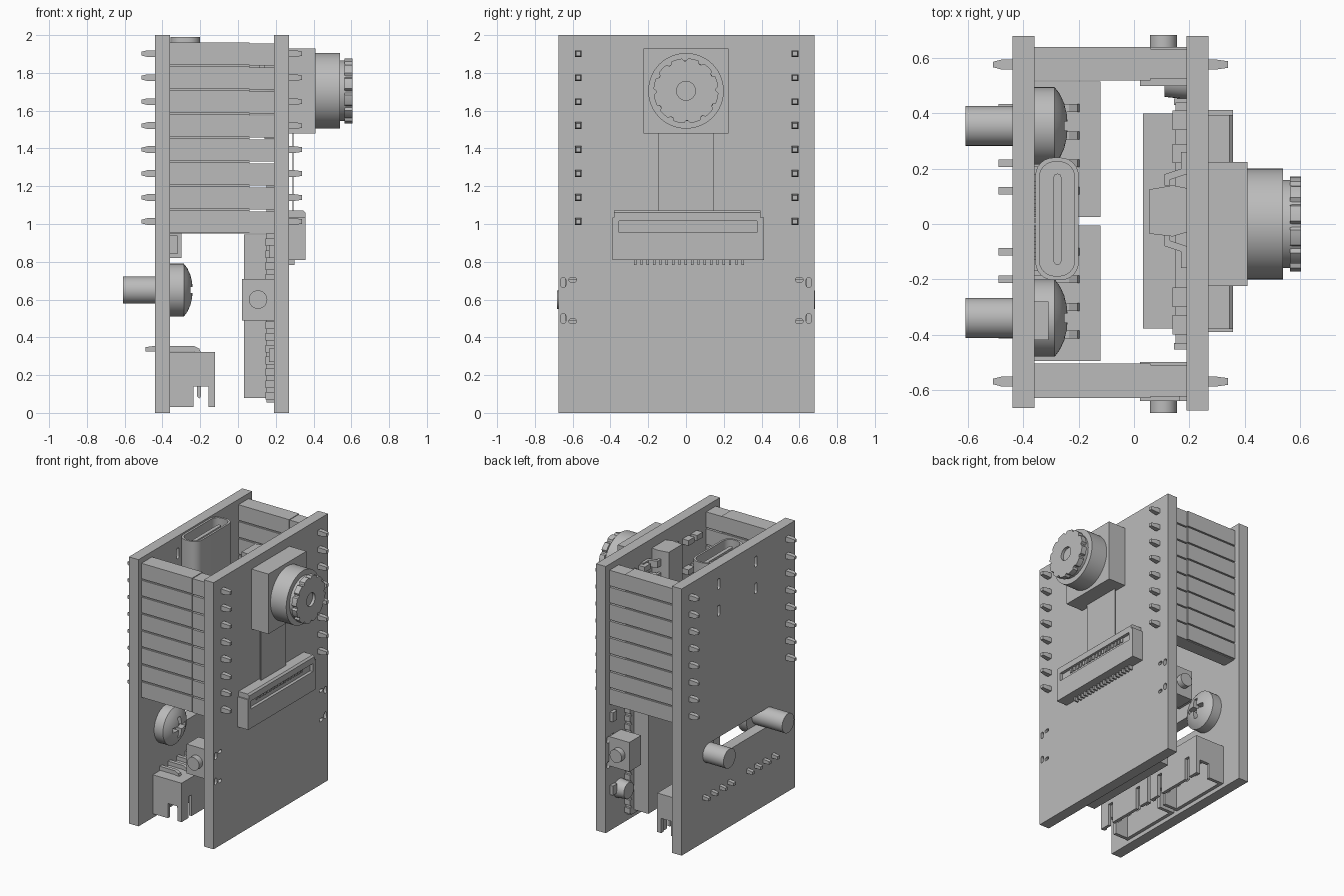
import bpy, bmesh
from math import sin, cos, pi, radians

cube = bpy.data.objects.get("Cube")
if cube:
    bpy.data.objects.remove(cube)

grey = bpy.data.materials.new("plain_grey")
grey.use_nodes = True
grey.diffuse_color = (0.5, 0.5, 0.5, 1)
grey.node_tree.nodes["Principled BSDF"].inputs["Base Color"].default_value = (0.5, 0.5, 0.5, 1)


def finish(name, bm):
    bmesh.ops.recalc_face_normals(bm, faces=bm.faces)
    mesh = bpy.data.meshes.new(name)
    bm.to_mesh(mesh)
    bm.free()
    mesh.materials.append(grey)
    mesh.shade_smooth()
    mesh.set_sharp_from_angle(angle=radians(25))
    ob = bpy.data.objects.new(name, mesh)
    bpy.context.scene.collection.objects.link(ob)
    return ob


def add_box(bm, x, y, z):
    vs = bmesh.ops.create_cube(bm, size=1)["verts"]
    for v in vs:
        v.co = [r[0] + (c + 0.5) * (r[1] - r[0]) for r, c in zip((x, y, z), v.co)]


def boxes(name, *specs):
    bm = bmesh.new()
    for s in specs:
        add_box(bm, *s)
    return finish(name, bm)


def prism(name, axis, pts, lo, hi):
    """Extrude a 2D outline along one axis."""
    def place(p, d):
        a, b = p
        return {"x": (d, a, b), "y": (a, d, b), "z": (a, b, d)}[axis]
    bm = bmesh.new()
    face = bm.faces.new([bm.verts.new(place(p, lo)) for p in pts])
    ext = bmesh.ops.extrude_face_region(bm, geom=[face])["geom"]
    for v in ext:
        if isinstance(v, bmesh.types.BMVert):
            v.co["xyz".index(axis)] = hi
    return finish(name, bm)


def rounded(a0, a1, b0, b1, r, n=6):
    """Rounded rectangle outline."""
    pts = []
    for k, (a, b) in enumerate([(a1 - r, b1 - r), (a0 + r, b1 - r), (a0 + r, b0 + r), (a1 - r, b0 + r)]):
        for i in range(n + 1):
            t = pi / 2 * (k + i / n)
            pts.append((a + r * cos(t), b + r * sin(t)))
    return pts


def lathe(name, y, z, profile, segs=40, phase=0.0):
    """Turn (x, radius) points around a line along x, with capped ends."""
    bm = bmesh.new()
    rings = []
    for x, r in profile:
        angles = [phase + 2 * pi * i / segs for i in range(segs)]
        rings.append([bm.verts.new((x, y + r * cos(t), z + r * sin(t))) for t in angles])
    for a, b in zip(rings, rings[1:]):
        for i in range(segs):
            j = (i + 1) % segs
            bm.faces.new((a[i], a[j], b[j], b[i]))
    bm.faces.new(rings[0])
    bm.faces.new(rings[-1])
    return finish(name, bm)


def cut(ob, *cutters):
    """Subtract cutters, bake the result and drop the cutters."""
    for c in cutters:
        c.hide_render = True
        mod = ob.modifiers.new("cut", "BOOLEAN")
        mod.object, mod.operation, mod.solver = c, "DIFFERENCE", "EXACT"
    bpy.context.view_layer.update()
    baked = bpy.data.meshes.new_from_object(ob.evaluated_get(bpy.context.evaluated_depsgraph_get()))
    ob.modifiers.clear()
    ob.data = baked
    baked.shade_smooth()
    baked.set_sharp_from_angle(angle=radians(25))
    for c in cutters:
        bpy.data.objects.remove(c)


# Two circuit boards
back_board = boxes("back_board", ((-0.44, -0.36), (-0.665, 0.68), (0, 2)))
front_board = boxes("front_board", ((0.19, 0.27), (-0.675, 0.68), (0, 2)))
holes = [prism("slot_cutter", "x", rounded(-0.41, 0.43, 0.58, 0.72, 0.069), -0.5, -0.3)]
for y in (-0.2, 0.24):
    for z in (1.67, 1.87):
        holes.append(prism("leg_cutter", "x", rounded(y - 0.016, y + 0.016, z - 0.04, z + 0.04, 0.015), -0.5, -0.3))
cut(back_board, *holes)
holes = []
for s in (-1, 1):
    for z, d in ((0.5, -0.015), (0.69, 0.015)):
        holes.append(prism("tab_cutter", "x", rounded(s * 0.65 - 0.014, s * 0.65 + 0.014, z - 0.025, z + 0.025, 0.013), 0.1, 0.3))
        holes.append(prism("pin_cutter", "x", rounded(s * 0.6 - 0.02, s * 0.6 + 0.02, z + d - 0.012, z + d + 0.012, 0.011), 0.1, 0.3))
cut(front_board, *holes)

# Stacked pin headers joining the boards
for side, y0, y1, yp in (("left", 0.52, 0.64, 0.577), ("right", -0.63, -0.505, -0.57)):
    socket, plug = bmesh.new(), bmesh.new()
    add_box(socket, (-0.36, 0.06), (y0 + 0.012, y1 - 0.012), (0.95, 1.955))
    for i in range(8):
        z = 1.013 + i * 0.127
        add_box(socket, (-0.36, 0.06), (y0, y1), (z - 0.058, z + 0.058))
        add_box(plug, (0.06, 0.19), (y0 + 0.006, y1 - 0.006), (z - 0.0635, z + 0.053))
        lathe(f"{side}_header_pin_{i}", yp, z,
              [(-0.51, 0.014), (-0.48, 0.025), (0.30, 0.025), (0.34, 0.017)], 4, pi / 4)
    finish(f"{side}_header_socket", socket)
    finish(f"{side}_header_plug", plug)

# Camera with notched lens ring
boxes("camera_base", ((0.27, 0.41), (-0.225, 0.225), (1.48, 1.93)))
lathe("camera_barrel", 0, 1.705, [(0.41, 0.2), (0.54, 0.2)], 64)
lathe("lens_neck", 0, 1.705, [(0.53, 0.16), (0.57, 0.16)], 48)
teeth = []
for i in range(96):
    r = 0.158 if i % 8 < 2 else 0.172
    t = 2 * pi * i / 96
    teeth.append((r * cos(t), 1.705 + r * sin(t)))
ring = prism("lens_ring", "x", teeth, 0.565, 0.605)
cut(ring, lathe("lens_cutter", 0, 1.705, [(0.585, 0.05), (0.65, 0.05)], 32))
boxes("camera_ribbon", ((0.288, 0.295), (-0.148, 0.148), (1.0, 1.5)))

# Ribbon connector
ribbon_socket = boxes("ribbon_socket", ((0.27, 0.358), (-0.39, 0.413), (0.81, 1.035)))
cut(ribbon_socket, boxes("socket_cutter", ((0.335, 0.4), (-0.355, 0.375), (0.955, 1.015))))
prism("socket_latch", "y", [(0.27, 1.03), (0.358, 1.03), (0.358, 1.06), (0.345, 1.072), (0.27, 1.072)], -0.38, 0.395)
boxes("socket_contacts", *[((0.3, 0.342), (y, y + 0.018), (0.985, 1.02)) for y in [-0.27 + i * 0.0335 for i in range(17)]])
boxes("socket_legs", *[((0.27, 0.3), (y, y + 0.012), (0.782, 0.82)) for y in [-0.275 + i * 0.0335 for i in range(18)]])

# Domed screws with cross recess
for side, y in (("left", 0.355), ("right", -0.34)):
    lathe(f"{side}_screw_shaft", y, 0.65, [(-0.61, 0.072), (-0.35, 0.072)])
    head = lathe(f"{side}_screw_head", y, 0.65, [(-0.36, 0.14), (-0.287, 0.14), (-0.268, 0.115),
                                               (-0.252, 0.08), (-0.243, 0.045), (-0.24, 0.01)])
    cut(head, boxes("cross_cutter_a", ((-0.29, -0.2), (y - 0.075, y + 0.075), (0.634, 0.666))),
        boxes("cross_cutter_b", ((-0.29, -0.2), (y - 0.016, y + 0.016), (0.575, 0.725))))

# Power port
port = prism("power_port", "z", rounded(-0.357, -0.2, -0.203, 0.24, 0.065), 1.62, 1.99)
cut(port, prism("port_cutter", "z", rounded(-0.342, -0.215, -0.188, 0.225, 0.055), 1.68, 2.1))
prism("port_tongue", "z", rounded(-0.291, -0.263, -0.147, 0.182, 0.013), 1.67, 1.96)
boxes("port_contacts", *[((-0.36, -0.34), (y, y + 0.015), (1.56, 1.63)) for y in [-0.13 + i * 0.027 for i in range(11)]])

# Cable connectors at the bottom, open downwards
for side, y0, y1 in (("left", 0.025, 0.515), ("right", -0.495, -0.005)):
    shell = boxes(f"{side}_cable_connector", ((-0.36, -0.122), (y0, y1), (0.03, 0.322)))
    cut(shell, boxes("cavity_cutter", ((-0.335, -0.145), (y0 + 0.025, y1 - 0.025), (0, 0.27))),
        boxes("notch_cutter", ((-0.235, -0.155), (y0 - 0.1, y1 + 0.1), (0, 0.14))),
        boxes("slot_cutter_a", ((-0.2, -0.05), (y0 + 0.08, y0 + 0.12), (0, 0.19))),
        boxes("slot_cutter_b", ((-0.2, -0.05), (y1 - 0.12, y1 - 0.08), (0, 0.19))))
    for i in range(4):
        y = y0 + 0.095 + i * 0.1
        bent = [(-0.49, 0.326), (-0.49, 0.348), (-0.44, 0.355), (-0.235, 0.355), (-0.205, 0.34), (-0.195, 0.315),
                (-0.195, 0.09), (-0.205, 0.075), (-0.218, 0.09), (-0.218, 0.31), (-0.235, 0.325)]
        prism(f"{side}_cable_pin_{i}", "y", bent, y - 0.014, y + 0.014)

# Radio module with castellated edges
boxes("module_can", ((0.033, 0.155), (-0.378, 0.4), (0.08, 0.945)))
boxes("module_board", ((0.15, 0.19), (-0.435, 0.44), (0.055, 1.3)))
pads = [((0.145, 0.19), (y, y + 0.025), (z, z + 0.04))
        for y in (-0.455, 0.43) for z in [0.07 + i * 0.0625 for i in range(14)]]
boxes("module_pads", *pads)

# Side push buttons
for side, s in (("left", 1), ("right", -1)):
    inner, outer = sorted((s * 0.5, s * 0.64))
    boxes(f"{side}_button_body", ((0.022, 0.19), (inner, outer), (0.49, 0.71)))
    pts = [(0.106 + 0.049 * cos(2 * pi * i / 32), 0.6 + 0.049 * sin(2 * pi * i / 32)) for i in range(32)]
    prism(f"{side}_button_cap", "y", pts, s * 0.63, s * 0.683)

# Voltage regulator with bent legs
prism("regulator", "z", [(0.19, -0.03), (0.14, -0.045), (0.055, -0.035), (0.055, 0.125), (0.14, 0.14), (0.19, 0.13)], 1.58, 1.93)
for s in (-1, 1):
    y = 0.05 + s * 0.09
    leg = [(0.11, y), (0.11, y + s * 0.04), (0.17, y + s * 0.06), (0.17, y + s * 0.12),
           (0.19, y + s * 0.12), (0.19, y + s * 0.04), (0.13, y + s * 0.02), (0.13, y)]
    for i, z in enumerate((1.62, 1.72, 1.82)):
        prism(f"regulator_leg_{s}_{i}", "z", leg, z, z + 0.05)

# Small surface parts
boxes("front_board_chips", *[((0.14, 0.2), (y, y + 0.07), (z, z + 0.04))
                             for y in (-0.4, -0.3, 0.22, 0.34) for z in (1.45, 1.6, 1.82)],
      *[((0.165, 0.2), (y, y + 0.05), (z, z + 0.07)) for y in (-0.64, 0.58) for z in (0.27, 0.82)])
boxes("back_board_chips", ((-0.37, -0.3), (0.05, 0.18), (0.82, 0.95)),
      ((-0.37, -0.32), (-0.17, -0.07), (0.84, 0.94)), ((-0.37, -0.31), (-0.42, -0.28), (1.05, 1.2)))
lathe("indicator", 0.52, 0.28, [(0.11, 0.06), (0.2, 0.07)], 24)
